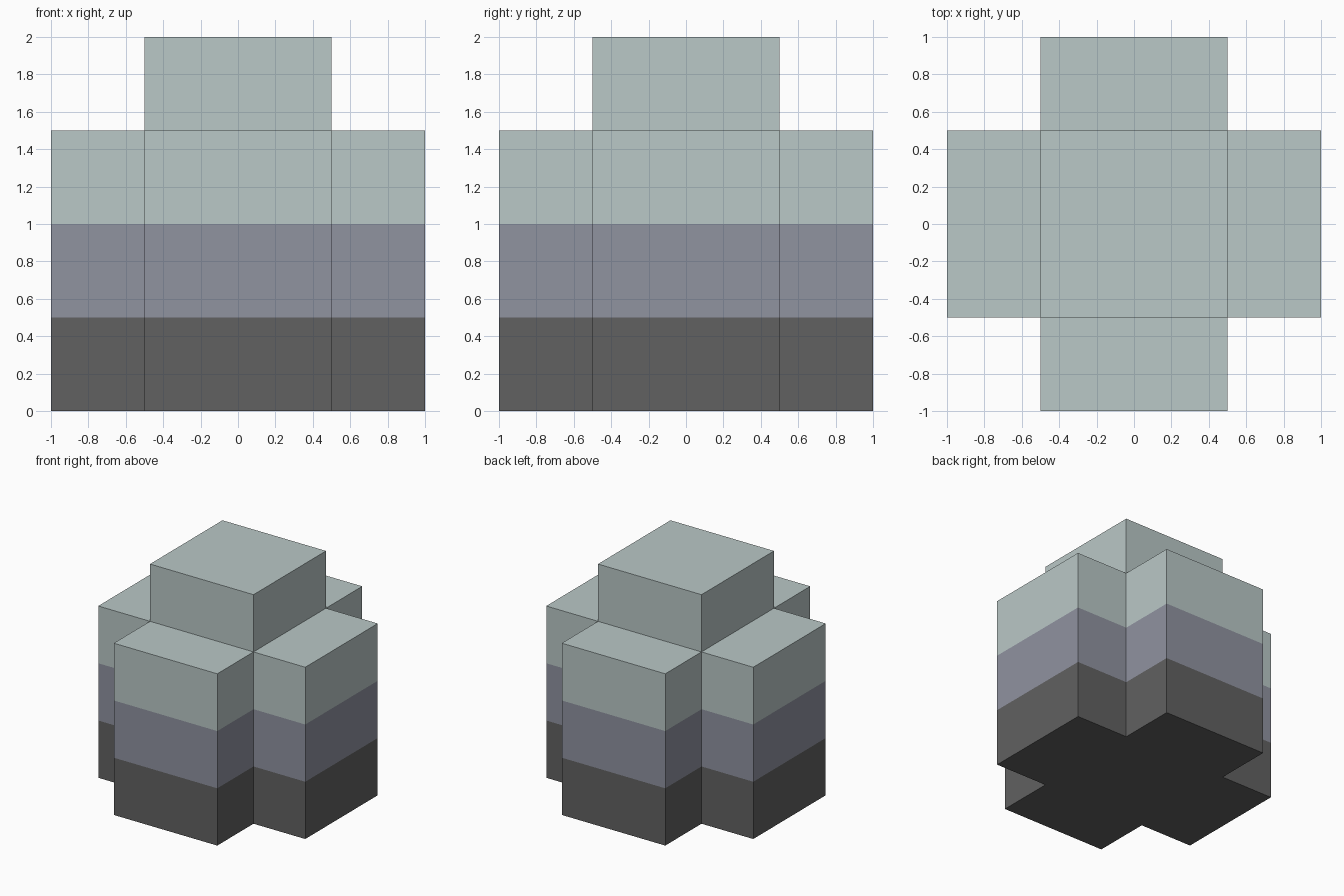
import bpy, bmesh

if "Cube" in bpy.data.objects:
    bpy.data.objects.remove(bpy.data.objects["Cube"])


def srgb(r, g, b):
    """8-bit sRGB to linear RGBA."""
    lin = [((c / 255 + 0.055) / 1.055) ** 2.4 for c in (r, g, b)]
    return (*lin, 1.0)


def material(name, rgb):
    mat = bpy.data.materials.new(name)
    mat.diffuse_color = srgb(*rgb)
    mat.use_nodes = True
    mat.node_tree.nodes["Principled BSDF"].inputs["Base Color"].default_value = mat.diffuse_color
    return mat


MATERIALS = [
    material("dark grey", (97, 97, 97)),
    material("slate blue grey", (144, 147, 160)),
    material("pale green grey", (186, 200, 199)),
]
H = 0.5  # half width of the core and height of one band


def raise_faces(bm, faces, keep=False):
    """Extrude a face region upward by one band and return its new cap."""
    geom = bmesh.ops.extrude_face_region(bm, geom=faces, use_keep_orig=keep)["geom"]
    verts = [v for v in geom if isinstance(v, bmesh.types.BMVert)]
    bmesh.ops.translate(bm, verts=verts, vec=(0, 0, H))
    return [f for f in geom if isinstance(f, bmesh.types.BMFace)]


bm = bmesh.new()

# Plus-shaped footprint: core square and four arms
for cx, cy in [(0, 0), (1, 0), (-1, 0), (0, 1), (0, -1)]:
    x0, x1 = (-H, H) if cx == 0 else sorted((cx * H, cx))
    y0, y1 = (-H, H) if cy == 0 else sorted((cy * H, cy))
    bm.faces.new([bm.verts.new((x, y, 0)) for x, y in
                  ((x0, y0), (x1, y0), (x1, y1), (x0, y1))])
bmesh.ops.remove_doubles(bm, verts=bm.verts[:], dist=1e-4)

# Three bands of the cross-shaped column
cap = raise_faces(bm, bm.faces[:], keep=True)
for _ in range(2):
    cap = raise_faces(bm, cap)

# Square block on top of the core
core = [f for f in cap if f.calc_center_median().xy.length < 0.1]
raise_faces(bm, core)

# Colour by height band
bmesh.ops.recalc_face_normals(bm, faces=bm.faces[:])
for f in bm.faces:
    f.material_index = min(2, int(f.calc_center_median().z / H))

mesh = bpy.data.meshes.new("stepped_cross_column")
bm.to_mesh(mesh)
bm.free()
for mat in MATERIALS:
    mesh.materials.append(mat)
obj = bpy.data.objects.new("stepped_cross_column", mesh)
bpy.context.collection.objects.link(obj)
